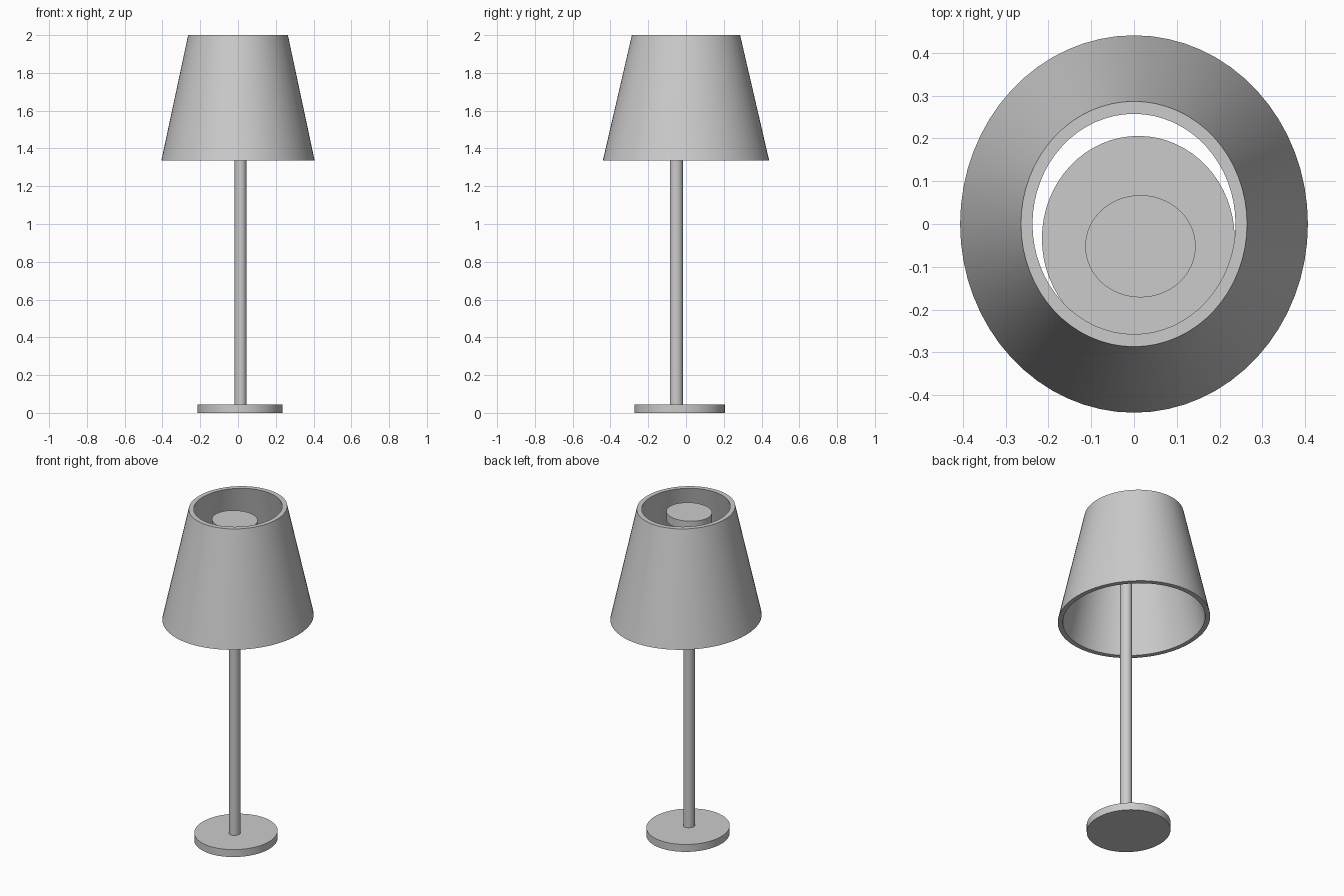
import bpy, bmesh, math

cube = bpy.data.objects.get("Cube")
if cube:
    bpy.data.objects.remove(cube, do_unlink=True)

SIDES = 64
STRETCH = 1.085   # the round parts are slightly deeper than wide

grey = bpy.data.materials.new("light grey")
grey.use_nodes = True
grey.diffuse_color = (0.6, 0.6, 0.6, 1)
grey.node_tree.nodes["Principled BSDF"].inputs["Base Color"].default_value = (0.6, 0.6, 0.6, 1)


def lathe(name, profile, centre=(0, 0), stretch=STRETCH, closed=False):
    """Revolve (radius, z) points; open profiles are capped at both ends."""
    bm = bmesh.new()
    rings = []
    for r, z in profile:
        angles = [2 * math.pi * i / SIDES for i in range(SIDES)]
        rings.append([bm.verts.new((r * math.cos(a), r * stretch * math.sin(a), z)) for a in angles])
    pairs = list(zip(rings, rings[1:]))
    if closed:
        pairs.append((rings[-1], rings[0]))
    else:
        bm.faces.new(rings[0])
        bm.faces.new(rings[-1])
    for a, b in pairs:
        for i in range(SIDES):
            j = (i + 1) % SIDES
            bm.faces.new((a[i], a[j], b[j], b[i]))
    bmesh.ops.recalc_face_normals(bm, faces=bm.faces)
    mesh = bpy.data.meshes.new(name)
    bm.to_mesh(mesh)
    bm.free()
    mesh.materials.append(grey)
    obj = bpy.data.objects.new(name, mesh)
    obj.location = (centre[0], centre[1], 0)
    bpy.context.collection.objects.link(obj)
    bpy.ops.object.select_all(action="DESELECT")
    obj.select_set(True)
    bpy.context.view_layer.objects.active = obj
    bpy.ops.object.shade_smooth_by_angle(angle=math.radians(40))
    return obj


# Foot and pole, standing a little off the shade's axis
lathe("base", [(0.225, 0), (0.225, 0.045)], (0.01, -0.034), 1.065)
lathe("pole", [(0.032, 0.04), (0.032, 1.91)], (0.014, -0.051))

# Disc that crowns the pole inside the shade
lathe("top_disc", [(0.129, 1.9), (0.129, 1.95)], (0.015, -0.052), 0.925)

# Hollow tapered shade, open at both ends
lathe("shade", [(0.406, 1.335), (0.264, 2), (0.237, 2), (0.379, 1.335)], closed=True)
